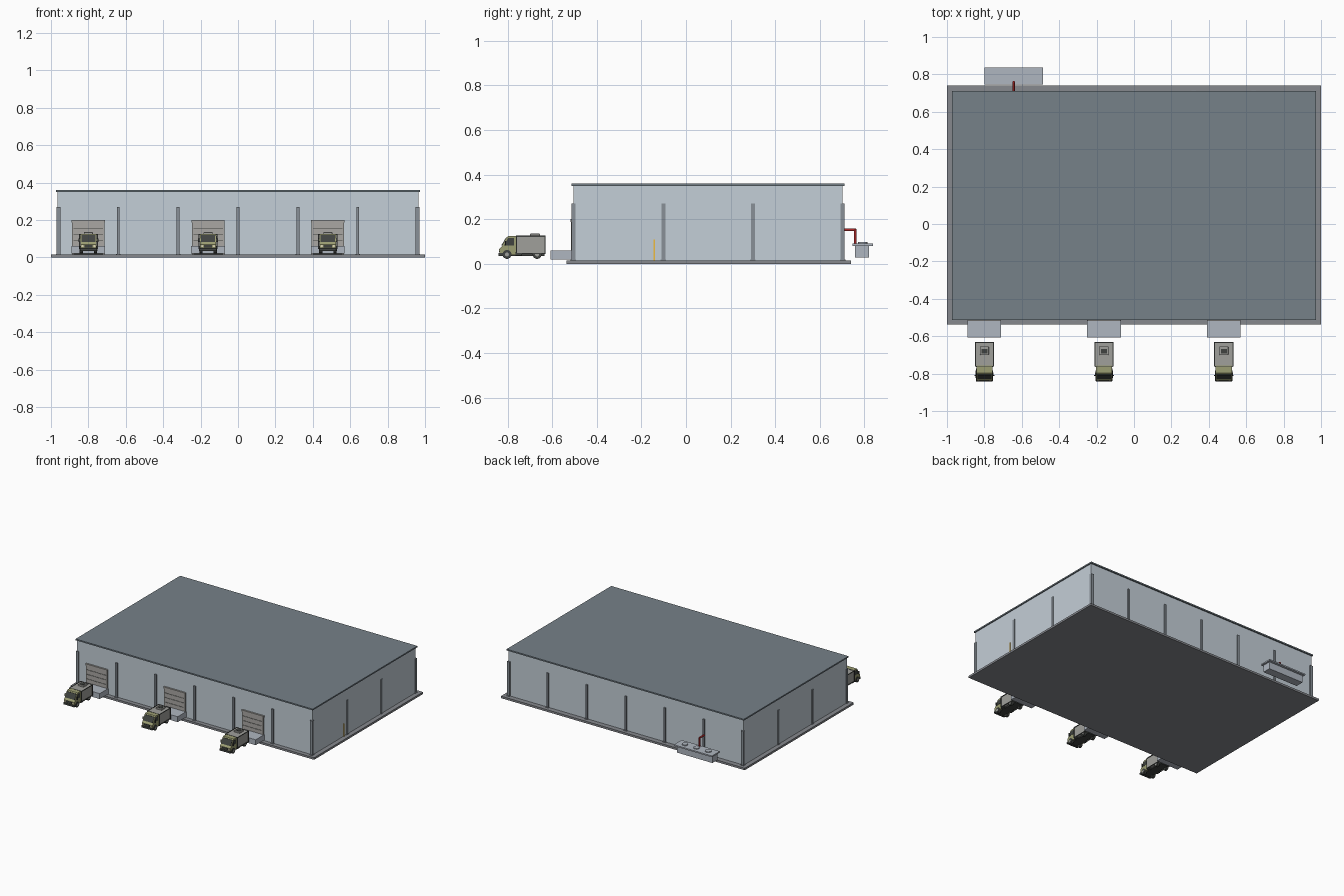
import bpy, bmesh, math
from mathutils import Matrix

if "Cube" in bpy.data.objects:
    bpy.data.objects.remove(bpy.data.objects["Cube"])

def mat(name, r, g, b):
    m = bpy.data.materials.new(name)
    m.diffuse_color = (r, g, b, 1)
    m.use_nodes = True
    m.node_tree.nodes["Principled BSDF"].inputs["Base Color"].default_value = m.diffuse_color
    return m

WALL = mat("wall_blue", .55, .62, .68)
ROOF = mat("roof_slate", .18, .22, .25)
SLAB = mat("concrete", .24, .25, .27)
STEEL = mat("steel", .25, .28, .31)
DOCK = mat("dock_grey", .43, .47, .53)
DOOR = mat("door_panel", .4, .39, .37)
OLIVE = mat("cab_olive", .33, .34, .17)
CARGO = mat("cargo_grey", .35, .35, .33)
DARK = mat("dark_trim", .05, .055, .05)
RED = mat("pipe_red", .4, .02, .02)
ORANGE = mat("safety_orange", .85, .5, .05)
LAMP = mat("lamp", .75, .7, .5)

def finish(name, bm, m):
    bmesh.ops.recalc_face_normals(bm, faces=bm.faces)
    me = bpy.data.meshes.new(name)
    bm.to_mesh(me)
    bm.free()
    me.materials.append(m)
    ob = bpy.data.objects.new(name, me)
    bpy.context.collection.objects.link(ob)
    return ob

# box from min/max ranges
def box(name, x, y, z, m, bevel=0):
    bm = bmesh.new()
    bmesh.ops.create_cube(bm, size=1)
    for v in bm.verts:
        v.co = [(r[0] + r[1]) / 2 + c * (r[1] - r[0]) for r, c in zip((x, y, z), v.co)]
    ob = finish(name, bm, m)
    if bevel:
        b = ob.modifiers.new("bevel", 'BEVEL')
        b.width, b.segments = bevel, 2
    return ob

# cylinder centred at c along an axis
def cyl(name, c, r, depth, axis, m, n=20):
    bm = bmesh.new()
    bmesh.ops.create_cone(bm, cap_ends=True, segments=n, radius1=r, radius2=r, depth=depth)
    rot = {'X': Matrix.Rotation(math.pi / 2, 4, 'Y'), 'Y': Matrix.Rotation(math.pi / 2, 4, 'X'),
           'Z': Matrix.Identity(4)}[axis]
    bmesh.ops.transform(bm, matrix=Matrix.Translation(c) @ rot, verts=bm.verts)
    for f in bm.faces:
        f.smooth = len(f.verts) == 4
    return finish(name, bm, m)

# yz profile extruded across x
def prism(name, pts, x0, x1, m):
    bm = bmesh.new()
    f = bm.faces.new([bm.verts.new((x0, y, z)) for y, z in pts])
    g = bmesh.ops.extrude_face_region(bm, geom=[f])['geom']
    bmesh.ops.translate(bm, vec=(x1 - x0, 0, 0), verts=[v for v in g if isinstance(v, bmesh.types.BMVert)])
    return finish(name, bm, m)

# building shell
box("floor_slab", (-1, 1), (-.537, .74), (0, .015), SLAB)
box("walls", (-.966, .966), (-.505, .703), (.014, .35), WALL)
box("roof", (-.973, .973), (-.514, .712), (.35, .36), ROOF)

# perimeter columns with base plates
xs = [-.96 + .32 * i for i in range(7)]
ys = [-.505, -.102, .300, .703]
for i, x in enumerate(xs):
    for j, y in enumerate(ys):
        if i in (0, 6) or j in (0, 3):
            h = .0075
            box("column", (x - h, x + h) if i not in (0, 6) else (x - .011, x + .011),
                (y - .009, y + .009), (.015, .27), STEEL)
            box("column_base", (x - .012, x + .012), (y - .012, y + .012), (.015, .019), STEEL)
box("side_safety_post", (.955, .97), (-.145, -.139), (.015, .11), ORANGE)

def truck(cx):
    # cargo body with rails
    X = lambda a, b: (cx + a, cx + b)
    box("cargo_box", X(-.048, .048), (-.76, -.633), (.045, .124), CARGO)
    for s in (-1, 1):
        a, b = sorted((s * .046, s * .051))
        for z in (.044, .121):
            box("cargo_rail", X(a, b), (-.763, -.63), (z, z + .005), DARK)
        for y in (-.763, -.635):
            box("cargo_post", X(a, b), (y, y + .005), (.044, .126), DARK)
    for y in (-.763, -.635):
        box("cargo_cross_rail", X(-.05, .05), (y, y + .005), (.121, .126), DARK)
    # roof unit and chassis
    box("roof_unit", X(-.024, .024), (-.70, -.655), (.123, .135), CARGO, .003)
    box("roof_unit_top", X(-.016, .016), (-.693, -.668), (.134, .137), DARK)
    box("chassis", X(-.03, .03), (-.825, -.635), (.036, .047), DARK)
    for s in (-1, 1):
        a, b = sorted((s * .03, s * .046))
        box("side_tank", X(a, b), (-.765, -.735), (.036, .05), DARK, .002)
    # cab
    prism("cab", [(-.757, .04), (-.83, .04), (-.836, .05), (-.836, .068), (-.826, .079),
                  (-.803, .12), (-.797, .125), (-.757, .125)], cx - .043, cx + .043, OLIVE)
    prism("windshield", [(-.8255, .082), (-.828, .083), (-.8065, .119), (-.802, .119)],
          cx - .038, cx + .038, DARK)
    prism("side_windows", [(-.772, .083), (-.816, .083), (-.799, .115), (-.772, .115)],
          cx - .044, cx + .044, DARK)
    # grille, bumper, headlights, mirrors
    box("grille", X(-.022, .022), (-.839, -.83), (.053, .067), DARK)
    box("bumper", X(-.046, .046), (-.841, -.822), (.034, .049), DARK, .003)
    for s in (-1, 1):
        cyl("headlight", (cx + s * .032, -.836, .06), .006, .006, 'Y', LAMP, 12)
        a, b = sorted((s * .042, s * .053))
        box("mirror", X(a, b), (-.813, -.808), (.082, .102), DARK)
        # wheels
        for y in (-.803, -.668):
            cyl("tyre", (cx + s * .038, y, .042), .02, .017, 'X', DARK)
            cyl("hub", (cx + s * .038, y, .042), .009, .02, 'X', CARGO, 12)

# loading bays
for cx in (-.80, -.16, .48):
    box("dock_platform", (cx - .09, cx + .09), (-.607, -.5), (.02, .06), DOCK)
    for k in range(5):
        z = .02 + k * .034
        box("door_panel", (cx - .08, cx + .08), (-.512, -.503), (z + .0015, z + .0325), DOOR)
    box("door_backing", (cx - .08, cx + .08), (-.509, -.503), (.015, .19), DARK)
    for s in (-1, 1):
        a, b = sorted((s * .079, s * .087))
        box("door_jamb", (cx + a, cx + b), (-.516, -.503), (.015, .19), DOOR)
    box("door_header", (cx - .089, cx + .089), (-.518, -.503), (.187, .2), DOOR)
    truck(cx)

# rear tank with lid, hatches and red pipe
box("tank_body", (-.79, -.50), (.758, .82), (.028, .082), DOCK)
box("tank_lid", (-.80, -.487), (.747, .838), (.08, .09), DOCK)
for x in (-.738, -.643, -.548):
    cyl("hatch", (x, .793, .092), .021, .01, 'Z', DOCK, 24)
cyl("pipe_horizontal", (-.643, .73, .152), .006, .066, 'Y', RED)
cyl("pipe_vertical", (-.643, .759, .12), .006, .07, 'Z', RED)
